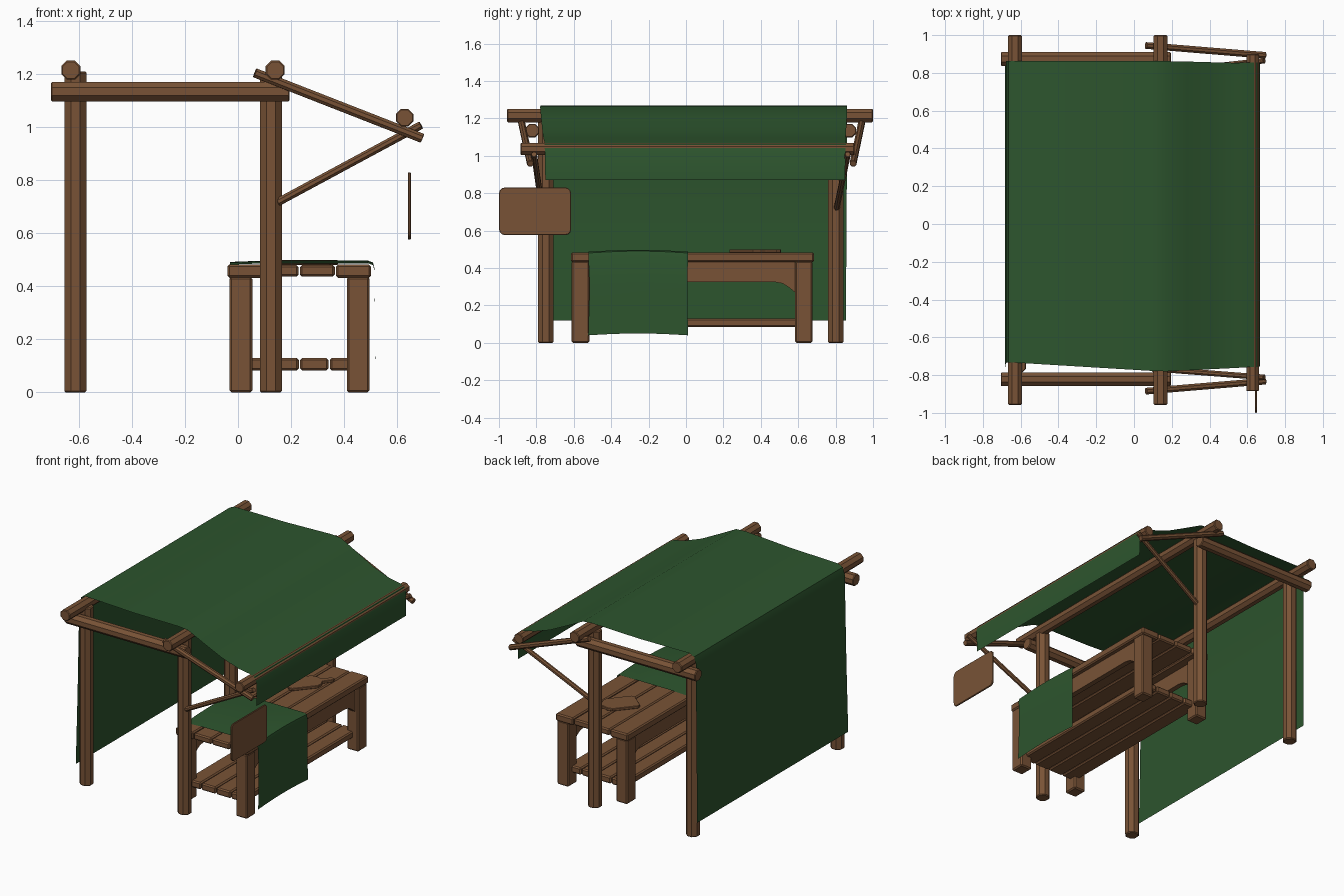
import bpy, bmesh, math
from mathutils import Vector, Matrix

cube = bpy.data.objects.get("Cube")
if cube:
    bpy.data.objects.remove(cube, do_unlink=True)


def material(name, rgb):
    m = bpy.data.materials.new(name)
    m.use_nodes = True
    m.diffuse_color = (*rgb, 1)
    m.node_tree.nodes["Principled BSDF"].inputs["Base Color"].default_value = (*rgb, 1)
    return m


WOOD = material("brown_wood", (0.19, 0.086, 0.037))
CLOTH = material("green_cloth", (0.026, 0.09, 0.027))


def finish(name, bm, mat, bevel=0, smooth=False):
    mesh = bpy.data.meshes.new(name)
    bm.to_mesh(mesh)
    bm.free()
    mesh.materials.append(mat)
    ob = bpy.data.objects.new(name, mesh)
    bpy.context.collection.objects.link(ob)
    if bevel:
        mod = ob.modifiers.new("worn_edges", "BEVEL")
        mod.width = bevel
        mod.segments = 1
        mod.limit_method = "ANGLE"
        mod.angle_limit = math.radians(60)
    if smooth:
        bpy.ops.object.select_all(action="DESELECT")
        ob.select_set(True)
        bpy.context.view_layer.objects.active = ob
        bpy.ops.object.shade_smooth_by_angle(angle=math.radians(35))
    return ob


def pole(name, a, b, r, sides=8):
    """Faceted log running from a to b."""
    a, b = Vector(a), Vector(b)
    d = b - a
    turn = d.to_track_quat("Z", "Y").to_matrix().to_4x4()
    spin = Matrix.Rotation(math.pi / sides, 4, "Z")
    bm = bmesh.new()
    bmesh.ops.create_cone(bm, cap_ends=True, segments=sides, radius1=r, radius2=r,
                          depth=d.length, matrix=Matrix.Translation((a + b) / 2) @ turn @ spin)
    return finish(name, bm, WOOD, r * 0.12)


def box(name, lo, hi, bevel=0.008):
    lo, hi = Vector(lo), Vector(hi)
    bm = bmesh.new()
    bmesh.ops.create_cube(bm, size=1, matrix=Matrix.Translation((lo + hi) / 2)
                          @ Matrix.Diagonal((*(hi - lo), 1)))
    return finish(name, bm, WOOD, bevel)


def slab(name, outline, thickness, matrix, bevel=0):
    """Flat outline in local xy, thickened along local z."""
    bm = bmesh.new()
    face = bm.faces.new([bm.verts.new((x, y, 0)) for x, y in outline])
    up = bmesh.ops.extrude_face_region(bm, geom=[face])
    bmesh.ops.translate(bm, vec=(0, 0, thickness),
                        verts=[v for v in up["geom"] if isinstance(v, bmesh.types.BMVert)])
    bmesh.ops.recalc_face_normals(bm, faces=bm.faces)
    bm.transform(matrix)
    return finish(name, bm, WOOD, bevel)


def rounded(w, h, r, steps=3):
    pts = []
    for q, (sx, sy) in enumerate(((1, 1), (-1, 1), (-1, -1), (1, -1))):
        for i in range(steps + 1):
            t = math.pi / 2 * (q + i / steps)
            pts.append((sx * (w / 2 - r) + r * math.cos(t), sy * (h / 2 - r) + r * math.sin(t)))
    return pts


def sheet(name, path, columns=8, bump=0):
    """Thin cloth: path rows are (x, z, y start, y end), with an optional arch across."""
    bm = bmesh.new()
    rows = []
    for x, z, y0, y1 in path:
        rows.append([bm.verts.new((x, y0 + (y1 - y0) * i / columns,
                                   z + bump * math.sin(math.pi * i / columns)))
                     for i in range(columns + 1)])
    for r0, r1 in zip(rows, rows[1:]):
        for i in range(columns):
            bm.faces.new((r0[i], r1[i], r1[i + 1], r0[i + 1]))
    return finish(name, bm, CLOTH, smooth=True)


# Frame: posts, long logs and side logs
for side, y, beam_y in (("right", -0.75, -0.822), ("left", 0.80, 0.873)):
    pole(f"{side}_back_post", (-0.613, y, 0), (-0.613, y, 1.21), 0.045)
    pole(f"{side}_front_post", (0.124, y, 0), (0.124, y, 1.2), 0.045)
    pole(f"{side}_side_log", (-0.705, beam_y, 1.134), (0.195, beam_y, 1.134), 0.04)
pole("back_roof_log", (-0.63, -0.957, 1.215), (-0.63, 1.0, 1.215), 0.039)
pole("ridge_log", (0.14, -0.957, 1.215), (0.14, 1.0, 1.215), 0.039)
pole("awning_log", (0.628, -0.885, 1.036), (0.628, 0.9, 1.036), 0.036)

# Awning rafters and braces
for side, y0, y1, b0, b1 in (("right", -0.885, -0.832, -0.77, -0.812),
                             ("left", 0.945, 0.893, 0.805, 0.865)):
    pole(f"{side}_rafter", (0.063, y0, 1.205), (0.695, y1, 0.958), 0.019)
    pole(f"{side}_brace", (0.15, b0, 0.717), (0.69, b1, 1.008), 0.016)

# Canopy: back wall, roof and front flap in one sheet
sheet("canopy", [
    (-0.683, 0.12, -0.765, 0.855), (-0.68, 0.6, -0.75, 0.858),
    (-0.678, 1.2, -0.735, 0.862), (-0.665, 1.245, -0.732, 0.862),
    (-0.63, 1.26, -0.734, 0.862), (-0.25, 1.258, -0.757, 0.862),
    (0.1, 1.268, -0.778, 0.862), (0.17, 1.262, -0.78, 0.862),
    (0.28, 1.205, -0.775, 0.86), (0.42, 1.135, -0.768, 0.856),
    (0.54, 1.092, -0.762, 0.853), (0.62, 1.076, -0.757, 0.856),
    (0.652, 1.062, -0.756, 0.856), (0.666, 1.03, -0.755, 0.853),
    (0.666, 0.87, -0.752, 0.85)])

# Hanging sign board
to_yz = Matrix(((0, 0, 1, 0), (1, 0, 0, 0), (0, 1, 0, 0), (0, 0, 0, 1)))
slab("sign_board", rounded(0.385, 0.254, 0.03), 0.012,
     Matrix.Translation((0.64, -0.807, 0.703)) @ to_yz, 0.003)

# Table: top planks, shelf planks, legs and arched aprons
for i in range(4):
    x = -0.04 + i * 0.1365
    drop = 0.005 if i in (0, 3) else 0
    box(f"table_plank_{i + 1}", (x, -0.615, 0.437 - drop), (x + 0.132, 0.685, 0.48 + drop / 2))
    x = 0.01 + i * 0.112
    box(f"shelf_plank_{i + 1}", (x, -0.57, 0.083), (x + 0.107, 0.635, 0.13))
for side, x in (("back", -0.032), ("front", 0.41)):
    for end, y in (("right", -0.612), ("left", 0.582)):
        box(f"{side}_{end}_leg", (x, y, 0), (x + 0.086, y + 0.095, 0.436))
curve = [(0.55, 0.27), (0.52, 0.295), (0.485, 0.317), (0.44, 0.325)]
arch = [(0.55, 0.437)] + curve
arch += [(-y, z) for y, z in reversed(arch)]
for side, x in (("back", -0.005), ("front", 0.435)):
    slab(f"{side}_apron", arch, 0.035, Matrix.Translation((x, 0.032, 0)) @ to_yz)

# Table cloth draped over the front edge
sheet("table_cloth", [
    (-0.03, 0.482, -0.52, 0.01), (0.1, 0.487, -0.52, 0.01),
    (0.3, 0.487, -0.52, 0.01), (0.49, 0.487, -0.52, 0.01),
    (0.509, 0.48, -0.52, 0.01), (0.514, 0.46, -0.522, 0.01),
    (0.516, 0.3, -0.515, 0.008), (0.518, 0.04, -0.523, 0.01)], bump=0.01)

# Serving board with a short handle
board = [(-0.11, -0.06), (-0.095, -0.078), (0.07, -0.078), (0.1, -0.055), (0.115, -0.022),
         (0.185, -0.018), (0.195, 0)]
board += [(x, -y) for x, y in reversed(board[:-1])]
slab("serving_board", board, 0.018,
     Matrix.Translation((0.245, 0.355, 0.481)) @ Matrix.Rotation(math.radians(50), 4, "Z"), 0.003)
